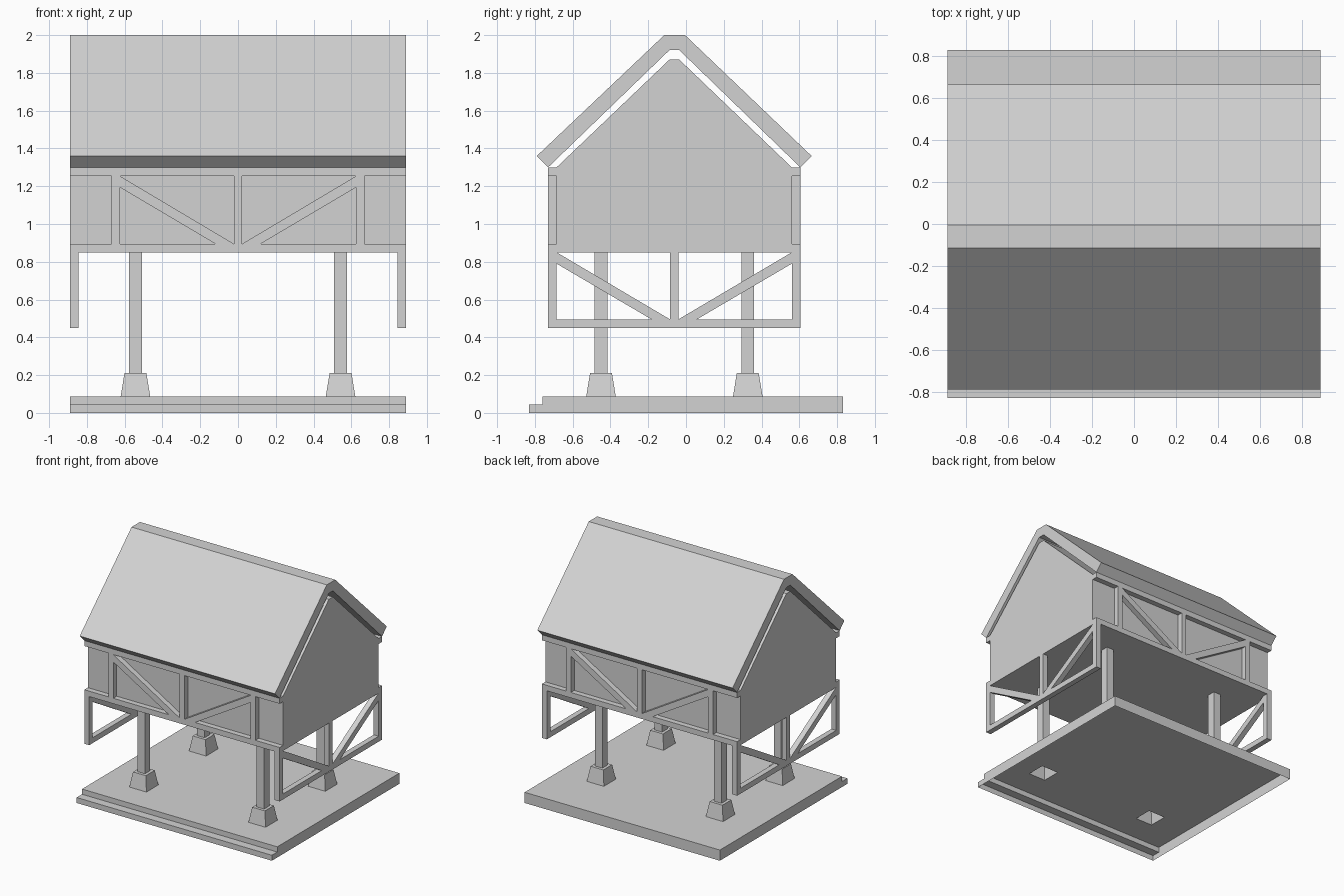
import bpy, bmesh

if "Cube" in bpy.data.objects:
    bpy.data.objects.remove(bpy.data.objects["Cube"])

grey = bpy.data.materials.new("plain_grey")
grey.use_nodes = True
grey.diffuse_color = (0.65, 0.65, 0.65, 1)
grey.node_tree.nodes["Principled BSDF"].inputs["Base Color"].default_value = (0.65, 0.65, 0.65, 1)

W = 0.89                      # half length of the house
FRONT, BACK = -0.73, 0.605    # outer planes of the timber frames
MID = (FRONT + BACK) / 2
T = 0.045                     # timber thickness
FLOOR, EAVE, LOW = 0.85, 1.30, 0.45


def finish(name, bm):
    bmesh.ops.remove_doubles(bm, verts=bm.verts, dist=0.0001)
    bmesh.ops.recalc_face_normals(bm, faces=bm.faces)
    mesh = bpy.data.meshes.new(name)
    bm.to_mesh(mesh)
    bm.free()
    mesh.materials.append(grey)
    obj = bpy.data.objects.new(name, mesh)
    bpy.context.collection.objects.link(obj)


def prism(name, pts, axis, a, b):
    """Extrude a (horizontal, z) profile from a to b along x or y."""
    bm = bmesh.new()
    place = (lambda p, d: (d, p[0], p[1])) if axis == "x" else (lambda p, d: (p[0], d, p[1]))
    ends = [[bm.verts.new(place(p, d)) for p in pts] for d in (a, b)]
    for end in ends:
        bm.faces.new(end)
    n = len(pts)
    for i in range(n):
        j = (i + 1) % n
        bm.faces.new((ends[0][i], ends[0][j], ends[1][j], ends[1][i]))
    finish(name, bm)


def bar(name, h0, h1, z0, z1, axis, a, b):
    prism(name, [(h0, z0), (h1, z0), (h1, z1), (h0, z1)], axis, a, b)


def brace(name, centre, side, outer, z0, z1, axis, a, b):
    """Diagonal brace falling from an outer post to the centre post."""
    pts = [(outer, z1), (outer, z1 - 0.06), (0.12, z0), (0.022, z0)]
    prism(name, [(centre + side * h, z) for h, z in pts], axis, a, b)


# Roof shell and gabled house body, separated by a narrow gap
prism("roof", [(-0.79, 1.36), (-0.115, 2.0), (-0.005, 2.0), (0.665, 1.36),
               (0.605, 1.30), (-0.035, 1.92), (-0.088, 1.92), (-0.73, 1.30)], "x", -W, W)
prism("house_body", [(FRONT + T, FLOOR), (FRONT + T, EAVE), (-0.088, 1.87), (-0.035, 1.87),
                     (BACK - T, EAVE), (BACK - T, FLOOR)], "x", -W, W)

# Timber framing on the front and back walls
for wall, y in (("front", FRONT), ("back", BACK - T)):
    span = ("y", y, y + T)
    bar(wall + "_bottom_rail", -W, W, FLOOR, FLOOR + T, *span)
    bar(wall + "_top_rail", -W, W, EAVE - T, EAVE, *span)
    for post, x in (("right", -0.648), ("centre", 0), ("left", 0.648)):
        bar(f"{wall}_{post}_post", x - 0.022, x + 0.022, FLOOR + T, EAVE - T, *span)
    for label, s in (("right", -1), ("left", 1)):
        brace(f"{wall}_{label}_brace", 0, s, 0.627, FLOOR + T, EAVE - T, *span)

# Hanging braced frames below the gable ends
for label, s in (("right", -1), ("left", 1)):
    span = ("x", s * W, s * (W - T))
    bar(label + "_hanging_rail", FRONT, BACK, LOW, LOW + T, *span)
    for post, y in (("front", FRONT), ("centre", MID - T / 2), ("back", BACK - T)):
        bar(f"{label}_hanging_{post}_post", y, y + T, LOW + T, FLOOR, *span)
    for part, d in (("front", -1), ("back", 1)):
        brace(f"{label}_hanging_{part}_brace", MID, d, (BACK - FRONT) / 2 - T,
              LOW + T, FLOOR, *span)

# Columns on tapered footings, hollow from below
COL_X = 0.543
COL_Y = {"front": -0.45, "back": 0.327}
FOOT = 0.078
for row, y in COL_Y.items():
    for label, x in (("right", -COL_X), ("left", COL_X)):
        bar(f"{row}_{label}_column", x - 0.034, x + 0.034, 0.21, FLOOR, "y", y - 0.034, y + 0.034)
        bm = bmesh.new()
        rings = [[bm.verts.new((x + r * i, y + r * j, z))
                  for i, j in ((-1, -1), (1, -1), (1, 1), (-1, 1))]
                 for r, z in ((FOOT, 0.088), (0.058, 0.21))]
        bm.faces.new(rings[1])
        for k in range(4):
            m = (k + 1) % 4
            bm.faces.new((rings[0][k], rings[0][m], rings[1][m], rings[1][k]))
        finish(f"{row}_{label}_footing", bm)

# Stepped ground slab, an open shell with openings under the front footings
bm = bmesh.new()
TOP, STEP = 0.088, 0.045
fy = COL_Y["front"]
xs = [-W, -COL_X - FOOT, -COL_X + FOOT, COL_X - FOOT, COL_X + FOOT, W]
ys = [-0.76, fy - FOOT, fy + FOOT, 0.83]


def quad(*pts):
    bm.faces.new([bm.verts.new(p) for p in pts])


for i in range(len(xs) - 1):
    a, b = xs[i], xs[i + 1]
    for j in range(len(ys) - 1):
        if j == 1 and i in (1, 3):
            continue
        c, d = ys[j], ys[j + 1]
        quad((a, c, TOP), (b, c, TOP), (b, d, TOP), (a, d, TOP))
    quad((a, 0.83, 0), (a, 0.83, TOP), (b, 0.83, TOP), (b, 0.83, 0))
    quad((a, -0.76, STEP), (b, -0.76, STEP), (b, -0.76, TOP), (a, -0.76, TOP))
    quad((a, -0.83, STEP), (b, -0.83, STEP), (b, -0.76, STEP), (a, -0.76, STEP))
    quad((a, -0.83, 0), (b, -0.83, 0), (b, -0.83, STEP), (a, -0.83, STEP))
for x in (-W, W):
    quad((x, -0.83, 0), (x, -0.76, 0), (x, -0.76, STEP), (x, -0.83, STEP))
    for c, d in zip(ys, ys[1:]):
        quad((x, c, 0), (x, d, 0), (x, d, TOP), (x, c, TOP))
finish("ground_slab", bm)
